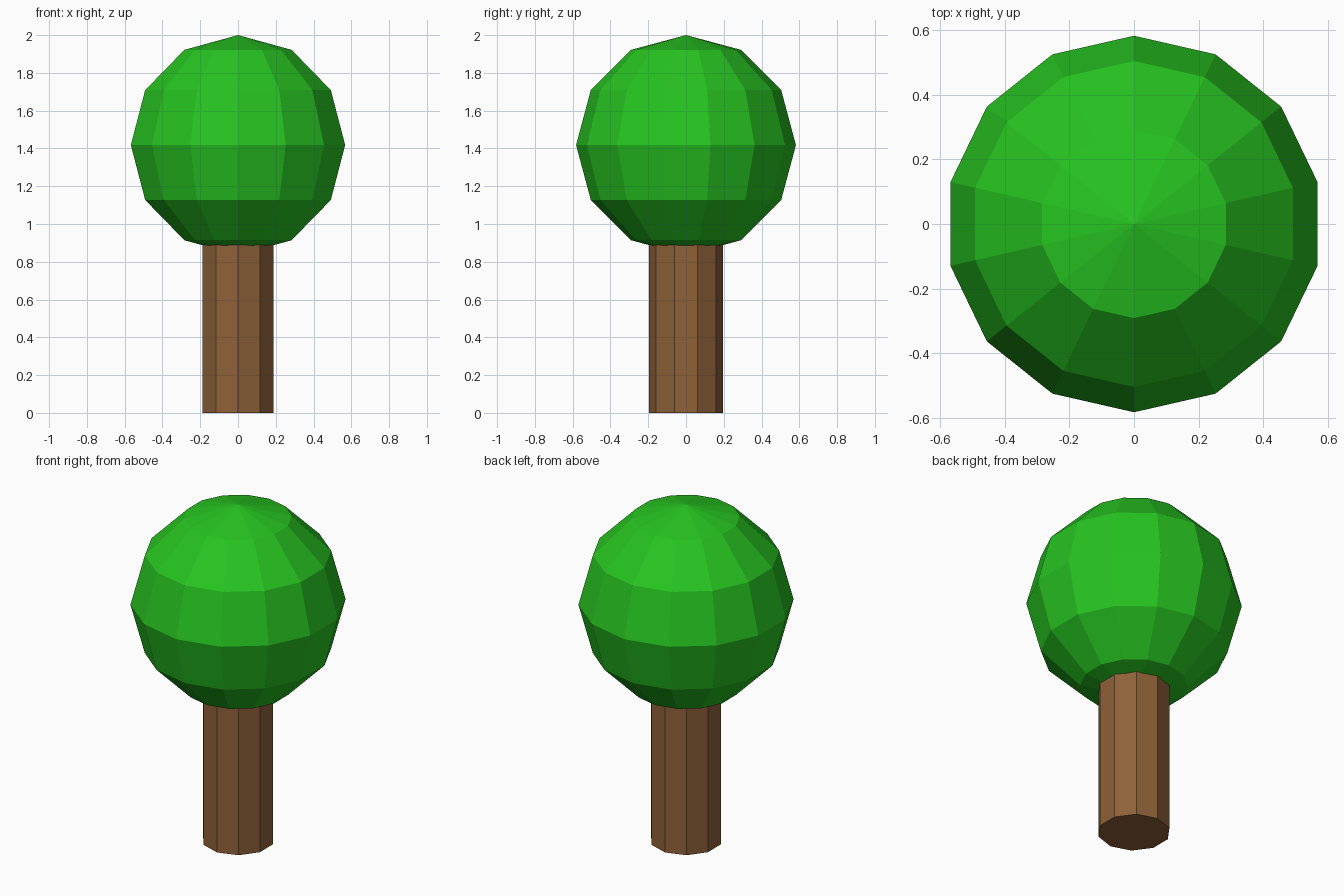
import bpy

if "Cube" in bpy.data.objects:
    bpy.data.objects.remove(bpy.data.objects["Cube"])


def finish(name, color):
    obj = bpy.context.object
    obj.name = name
    mat = bpy.data.materials.new(name + "_color")
    mat.diffuse_color = (*color, 1.0)
    mat.use_nodes = True
    mat.node_tree.nodes["Principled BSDF"].inputs["Base Color"].default_value = mat.diffuse_color
    obj.data.materials.append(mat)
    bpy.ops.object.shade_flat()


# Ten-sided trunk, running slightly into the crown
TRUNK_TOP = 0.95
bpy.ops.mesh.primitive_cylinder_add(
    vertices=10, radius=0.197, depth=TRUNK_TOP, location=(0, 0, TRUNK_TOP / 2))
finish("trunk", (0.27, 0.12, 0.04))

# Faceted round crown
RADIUS = 0.582
bpy.ops.mesh.primitive_uv_sphere_add(
    segments=14, ring_count=6, radius=RADIUS, location=(0, 0, 2 - RADIUS))
finish("crown", (0.02, 0.55, 0.015))
